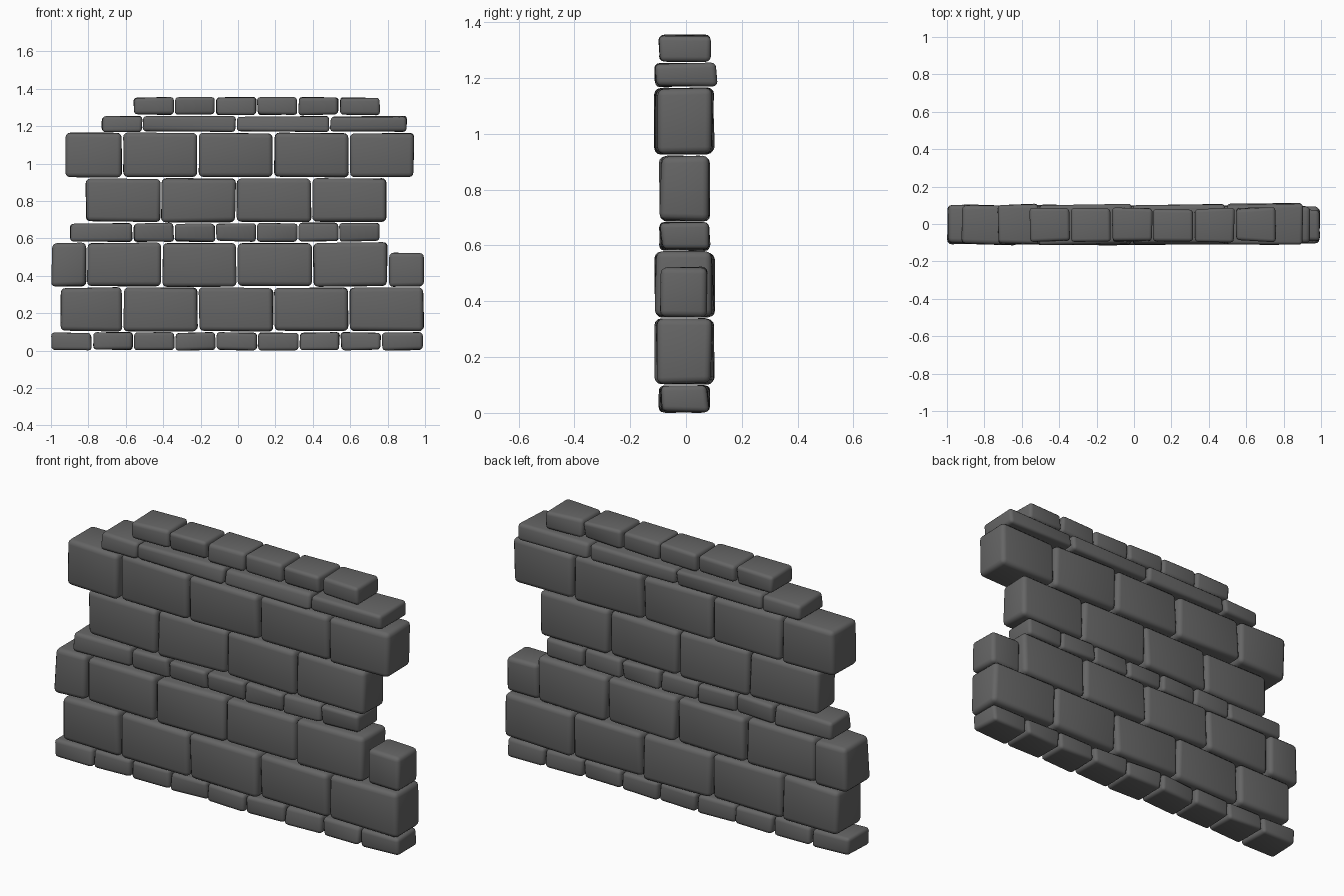
import bpy, bmesh, random
from mathutils import Vector

random.seed(4)
if "Cube" in bpy.data.objects:
    bpy.data.objects.remove(bpy.data.objects["Cube"])

stone = bpy.data.materials.new("grey stone")
stone.use_nodes = True
stone.diffuse_color = (0.13, 0.13, 0.13, 1)
stone.node_tree.nodes["Principled BSDF"].inputs["Base Color"].default_value = (0.13, 0.13, 0.13, 1)


def block(name, x0, x1, y0, y1, z0, z1, round_by):
    """One rough stone: a box with uneven corners and worn, rounded edges."""
    bm = bmesh.new()
    bmesh.ops.create_cube(bm, size=1)
    centre = Vector(((x0 + x1) / 2, (y0 + y1) / 2, (z0 + z1) / 2))
    size = Vector((x1 - x0, y1 - y0, z1 - z0))
    for v in bm.verts:
        # corners only move inwards, so the courses keep their lines
        wear = Vector((random.uniform(0, 0.008), random.uniform(0, 0.018), random.uniform(0, 0.008)))
        for i in range(3):
            side = 1 if v.co[i] > 0 else -1
            v.co[i] = centre[i] + side * (size[i] / 2 - wear[i])
    bmesh.ops.bevel(bm, geom=list(bm.edges), offset=round_by, segments=3,
                    profile=0.5, affect='EDGES', clamp_overlap=True)
    bmesh.ops.triangulate(bm, faces=[f for f in bm.faces if f.calc_area() > 0.004])
    bmesh.ops.recalc_face_normals(bm, faces=bm.faces)
    for f in bm.faces:
        f.smooth = True
    mesh = bpy.data.meshes.new(name)
    bm.to_mesh(mesh)
    bm.free()
    mesh.materials.append(stone)
    bpy.context.collection.objects.link(bpy.data.objects.new(name, mesh))


def steps(start, step, count):
    return [start + step * i for i in range(count + 1)]


# Courses from the ground up: name, bottom, top, back to front limits, joints
courses = [
    ("footing_brick", 0, 0.10, -0.10, 0.09, steps(-1, 0.221, 9)),
    ("lower_block", 0.10, 0.34, -0.115, 0.105, [-0.95] + steps(-0.615, 0.403, 4)),
    ("second_block", 0.34, 0.58, -0.115, 0.105, [-1] + steps(-0.81, 0.403, 4)),
    ("middle_brick", 0.58, 0.685, -0.10, 0.09, [-0.9] + steps(-0.56, 0.22, 6)),
    ("third_block", 0.685, 0.925, -0.10, 0.088, steps(-0.815, 0.403, 4)),
    ("upper_block", 0.925, 1.167, -0.115, 0.105, [-0.925] + steps(-0.615, 0.403, 3) + [0.945]),
    ("cap_slab", 1.167, 1.257, -0.115, 0.115, [-0.73] + steps(-0.51, 0.5, 2) + [0.905]),
    ("top_brick", 1.257, 1.357, -0.10, 0.093, steps(-0.56, 0.22, 6)),
]
for name, z0, z1, y0, y1, joints in courses:
    for i, (a, b) in enumerate(zip(joints, joints[1:])):
        block(f"{name}_{i + 1}", a, b, y0, y1, z0, z1, 0.018 if z1 - z0 < 0.15 else 0.024)

# Short stone closing the stepped end
block("end_stone", 0.805, 0.997, -0.10, 0.088, 0.34, 0.527, 0.022)
